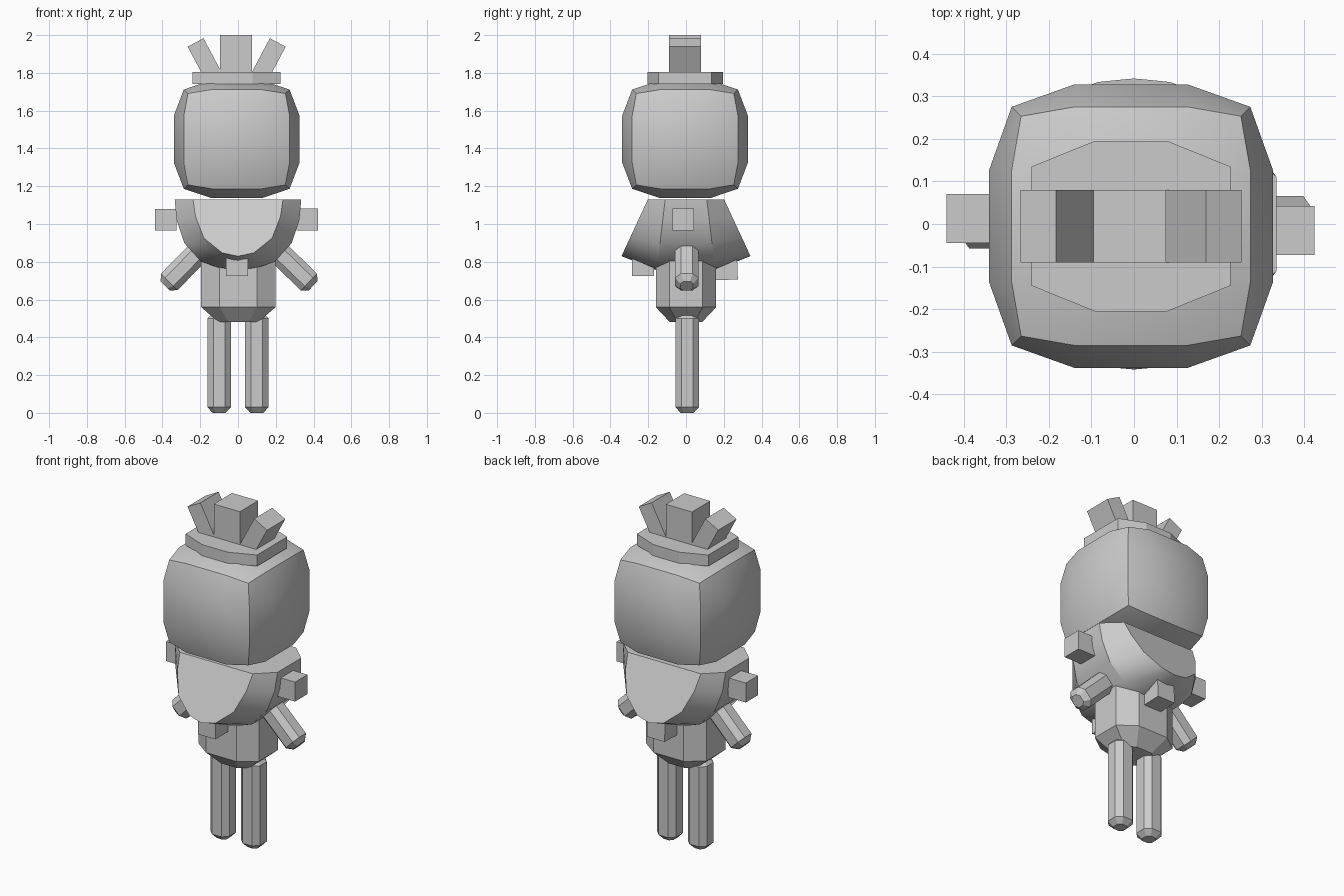
import bpy, bmesh, math
from math import radians, cos, sin, pi
from mathutils import Vector, Matrix

if "Cube" in bpy.data.objects:
    bpy.data.objects.remove(bpy.data.objects["Cube"])


def finish(name, bm, matrix=None, smooth=None):
    bmesh.ops.recalc_face_normals(bm, faces=bm.faces[:])
    me = bpy.data.meshes.new(name)
    bm.to_mesh(me)
    bm.free()
    ob = bpy.data.objects.new(name, me)
    bpy.context.collection.objects.link(ob)
    if matrix:
        me.transform(matrix)
    if smooth:
        bpy.ops.object.select_all(action='DESELECT')
        ob.select_set(True)
        bpy.context.view_layer.objects.active = ob
        bpy.ops.object.shade_smooth_by_angle(angle=radians(smooth))
    return ob


def loft(name, rings, matrix=None, smooth=None):
    """Skin closed rings of equal length and cap both ends."""
    bm = bmesh.new()
    rows = [[bm.verts.new(p) for p in ring] for ring in rings]
    n = len(rows[0])
    for a, b in zip(rows, rows[1:]):
        for i in range(n):
            j = (i + 1) % n
            bm.faces.new((a[i], a[j], b[j], b[i]))
    bm.faces.new(rows[0])
    bm.faces.new(rows[-1])
    return finish(name, bm, matrix, smooth)


def octagon(ax, bx, ay, by, z):
    """Octagon with outer half sizes ax, by and flat half sizes bx, ay."""
    return [(ax, ay, z), (bx, by, z), (-bx, by, z), (-ax, ay, z),
            (-ax, -ay, z), (-bx, -by, z), (bx, -by, z), (ax, -ay, z)]


def box(name, center, size, tilt=(0, 0, 0)):
    bm = bmesh.new()
    bmesh.ops.create_cube(bm, size=1)
    m = Matrix.Translation(center)
    for axis, ang in zip('XYZ', tilt):
        m = m @ Matrix.Rotation(radians(ang), 4, axis)
    return finish(name, bm, m @ Matrix.Diagonal((*size, 1)))


def limb(name, end, start):
    """Eight-sided rod with chamfered ends."""
    end, start = Vector(end), Vector(start)
    d = start - end
    L = d.length
    r = 0.062
    rings = [octagon(r * s, r * s * .5, r * s * .5, r * s, z)
             for s, z in ((.55, 0), (1, .03), (1, L - .03), (.55, L))]
    ang = math.atan2(d.x, d.z)
    return loft(name, rings, Matrix.Translation(end) @ Matrix.Rotation(ang, 4, 'Y'))


# head: cube with 3 x 3 faces per side, bulged
bm = bmesh.new()
bmesh.ops.create_cube(bm, size=2)
bmesh.ops.subdivide_edges(bm, edges=bm.edges[:], cuts=2, use_grid_fill=True)
for v in bm.verts:
    outer = sum(abs(c) > .9 for c in v.co)
    far = {1: .333, 2: .28, 3: .258}[outer]
    v.co = Vector([math.copysign(far if abs(c) > .9 else .132, c) for c in v.co])
    v.co.z *= .938
finish('head', bm, Matrix.Translation((-.007, -.005, 1.449)), 30)

# crown: band and three prongs
loft('crown_band', [octagon(.233, .085, .14, .2, z) for z in (1.74, 1.806)],
     Matrix.Translation((-.007, -.005, 0)))
box('crown_prong_middle', (-.01, -.005, 1.895), (.17, .17, .21))
for s, side in ((-1, 'left'), (1, 'right')):
    box('crown_prong_' + side, (-.007 + s * .166, -.005, 1.864),
        (.095, .17, .22), (0, s * 28, 0))

# cape collar: half-round sections lofted front to back, flaring at both ends
wide = [(.335, 1.13), (.325, 1.02), (.285, .9), (.195, .8), (.09, .765), (0, .755)]
bib = [(.238, 1.13), (.225, 1.04), (.18, .925), (.085, .848), (.04, .838), (0, .83)]


def section(half, depth):
    pts = half + [(-x, z) for x, z in reversed(half[:-1])]
    return [(x, depth(z), z) for x, z in pts]


def bib_y(z):
    return .202 + (1.13 - z) * .465


def wide_y(z):
    return .11 + (1.13 - z) * .12


loft('cape_collar', [section(bib, lambda z: -bib_y(z)),
                     section(wide, lambda z: -wide_y(z)),
                     section(wide, wide_y), section(bib, bib_y)], None, 30)

# cube bells around the cape
s = (.115, .115, .115)
box('bell_right', (.366, -.015, 1.024), s)
box('bell_left', (-.382, .013, 1.022), s)
box('bell_front', (-.005, -.228, .783), s)
box('bell_back', (.005, .215, .762), s, (2, 0, 0))

# torso with tapered base
loft('torso', [octagon(.105, .052, .047, .085, .48), octagon(.197, .099, .088, .16, .56),
               octagon(.197, .099, .088, .16, 1.0)], Matrix.Translation((.002, 0, 0)))

# limbs
for s, side in ((-1, 'left'), (1, 'right')):
    limb('leg_' + side, (s * .1, .006, 0), (s * .1, .006, .53))
    limb('arm_' + side, (s * .391 + .006, .004, .672), (s * .15, .004, .912))
